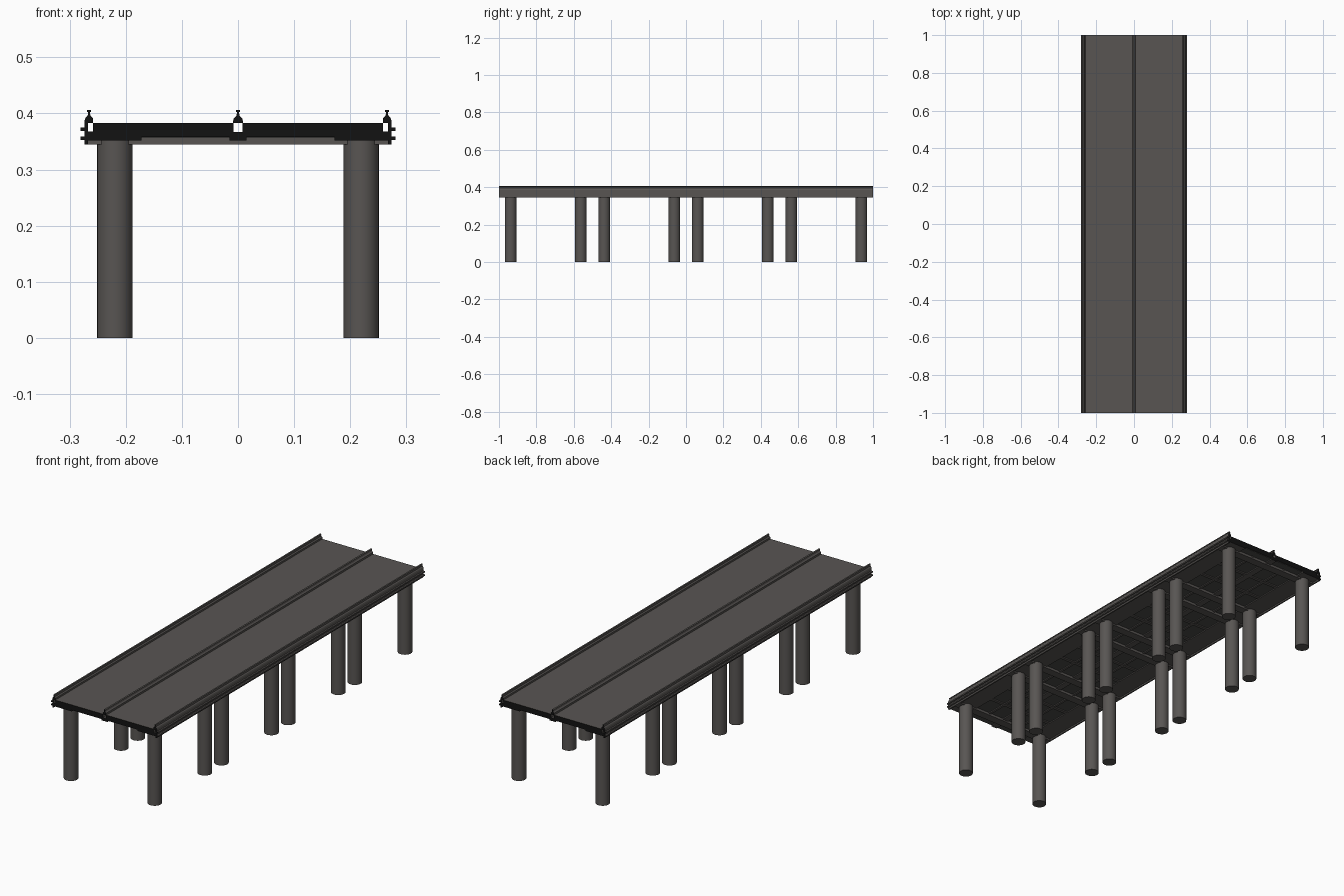
import bpy, bmesh, math

if "Cube" in bpy.data.objects:
    bpy.data.objects.remove(bpy.data.objects["Cube"])

def material(name, rgb):
    m = bpy.data.materials.new(name)
    m.diffuse_color = (*rgb, 1)
    m.use_nodes = True
    m.node_tree.nodes["Principled BSDF"].inputs["Base Color"].default_value = m.diffuse_color
    return m

CONCRETE = material("warm grey concrete", (0.098, 0.091, 0.086))
STEEL = material("dark grey underside", (0.07, 0.07, 0.066))
BLACK = material("black end face", (0.006, 0.006, 0.006))

def finish(name, bm, mats):
    bmesh.ops.recalc_face_normals(bm, faces=bm.faces)
    me = bpy.data.meshes.new(name)
    bm.to_mesh(me)
    bm.free()
    for m in mats:
        me.materials.append(m)
    ob = bpy.data.objects.new(name, me)
    bpy.context.collection.objects.link(ob)
    return ob

def extrude(name, pts):
    """Sweep an x-z outline along the full bridge length, with black ends."""
    bm = bmesh.new()
    a = [bm.verts.new((x, -1, z)) for x, z in pts]
    b = [bm.verts.new((x, 1, z)) for x, z in pts]
    for end in (a, b):
        bm.faces.new(end).material_index = 1
    n = len(pts)
    for i in range(n):
        bm.faces.new((a[i], a[(i + 1) % n], b[(i + 1) % n], b[i]))
    return finish(name, bm, (CONCRETE, BLACK))

def box(name, x0, x1, y0, y1, z0, z1, mat):
    bm = bmesh.new()
    bmesh.ops.create_cube(bm, size=1)
    for v in bm.verts:
        v.co.x = x1 if v.co.x > 0 else x0
        v.co.y = y1 if v.co.y > 0 else y0
        v.co.z = z1 if v.co.z > 0 else z0
    return finish(name, bm, (mat,))

# deck halves: slab with edge beam, ledge and half of the central drain channel
deck = [(0, .352), (.015, .352), (.015, .358), (.172, .358), (.172, .352),
        (.267, .352), (.267, .368), (.258, .368), (.258, .383),
        (.008, .383), (.008, .367), (0, .367)]
# edge wall with two outer flanges, cap over the gap, and a T-shaped rail
parapet = [(.267, .345), (.274, .345), (.274, .353), (.281, .353), (.281, .359),
           (.274, .359), (.274, .369), (.281, .369), (.281, .375), (.274, .375),
           (.274, .386), (.272, .392), (.268, .396), (.267, .402), (.269, .403),
           (.269, .406), (.262, .406), (.262, .403), (.264, .402), (.263, .396),
           (.258, .391), (.258, .383), (.267, .383)]
for s, side in ((-1, "left"), (1, "right")):
    extrude("deck_" + side, [(s * x, z) for x, z in deck])
    extrude("parapet_" + side, [(s * x, z) for x, z in parapet])

# central barrier
half = [(.009, .383), (.008, .391), (.003, .396), (.0015, .402),
        (.004, .403), (.004, .406)]
extrude("central_barrier", half + [(-x, z) for x, z in reversed(half)])

# four spans: columns, main cross beams and lighter ribs
for i in range(4):
    yc = -0.75 + 0.5 * i
    for dy in (-0.1875, 0.1875):
        y = yc + dy
        box("cross_beam", -.267, .267, y - .02, y + .02, .345, .3585, CONCRETE)
        for x in (-.2195, .2195):
            bm = bmesh.new()
            bmesh.ops.create_cone(bm, cap_ends=True, segments=32,
                                  radius1=.0315, radius2=.0315, depth=.3525)
            bmesh.ops.translate(bm, verts=bm.verts, vec=(x, y, .17625))
            col = finish("column", bm, (CONCRETE,))
            bpy.context.view_layer.objects.active = col
            col.select_set(True)
            bpy.ops.object.shade_smooth_by_angle(angle=math.radians(40))
            col.select_set(False)
    for dy in (-0.0625, 0.0625):
        y = yc + dy
        box("minor_rib", -.172, .172, y - .008, y + .008, .352, .3585, CONCRETE)

# recessed underside panels and lengthwise ribs
for s in (-1, 1):
    x0, x1 = sorted((s * .015, s * .172))
    box("underside_panel", x0, x1, -.995, .995, .357, .3585, STEEL)
    x = s * .093
    box("lengthwise_rib", x - .006, x + .006, -.96, .96, .3525, .3585, CONCRETE)
